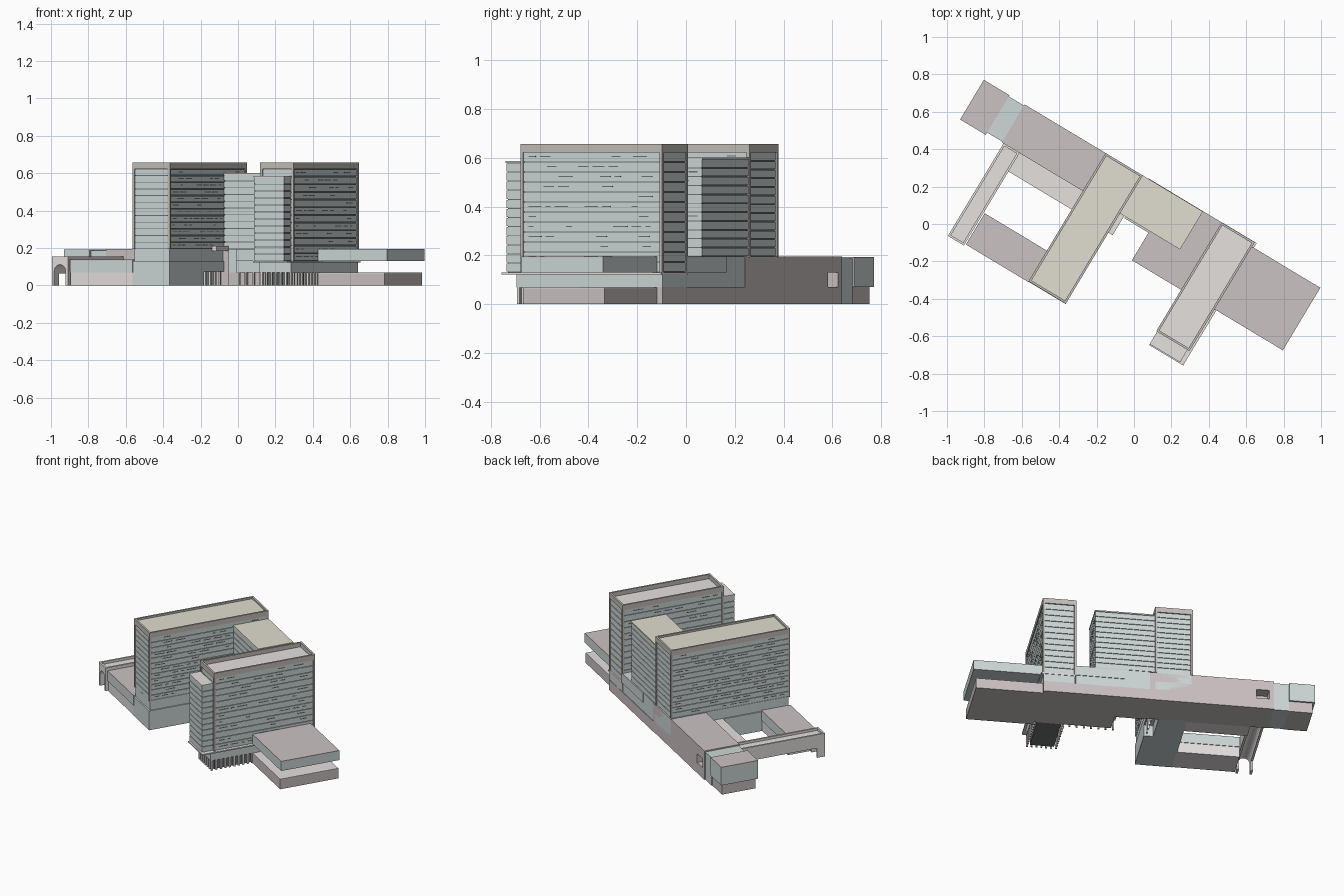
import bpy, math, random

if "Cube" in bpy.data.objects:
    bpy.data.objects.remove(bpy.data.objects["Cube"])
random.seed(4)

A = math.radians(31)
CA, SA = math.cos(A), math.sin(A)


def world(u, v, z):
    # site axes: u along the wings, v along the towers
    return (CA * u + SA * v, -SA * u + CA * v, z)


def mat(name, *rgb):
    m = bpy.data.materials.new(name)
    m.diffuse_color = (*rgb, 1)
    m.use_nodes = True
    m.node_tree.nodes["Principled BSDF"].inputs["Base Color"].default_value = m.diffuse_color
    return m


GLASS = mat("pale_glass", .62, .68, .68)
MAUVE = mat("mauve_roof", .60, .54, .54)
SAND = mat("sand_roof", .75, .73, .63)
LIGHT = mat("light_stone", .78, .75, .74)
BROWN = mat("brown_trim", .55, .52, .49)
DARK = mat("dark_recess", .16, .17, .17)


def mesh(name, verts, faces, m):
    me = bpy.data.meshes.new(name)
    me.from_pydata([world(*p) for p in verts], [], faces)
    me.materials.append(m)
    ob = bpy.data.objects.new(name, me)
    bpy.context.collection.objects.link(ob)
    return ob


def boxes(name, m, *items):
    # each item: u0, u1, v0, v1, z0, z1
    vs, fs = [], []
    for a, b, c, d, e, f in items:
        n = len(vs)
        vs += [(a, c, e), (b, c, e), (b, d, e), (a, d, e),
               (a, c, f), (b, c, f), (b, d, f), (a, d, f)]
        # u,v,z is a right-handed frame
        for q in ((3, 2, 1, 0), (4, 5, 6, 7), (0, 1, 5, 4), (1, 2, 6, 5), (2, 3, 7, 6), (3, 0, 4, 7)):
            fs.append([n + i for i in q])
    return mesh(name, vs, fs, m)


def ring(a, b, c, d, z0, z1, t):
    # four walls around a rectangle
    return [(a, b, c, c + t, z0, z1), (a, b, d - t, d, z0, z1),
            (a, a + t, c + t, d - t, z0, z1), (b - t, b, c + t, d - t, z0, z1)]


def wing(name, a, b, c, d, z0, z1, wall=GLASS, roof=MAUVE):
    boxes(name, wall, (a, b, c, d, z0, z1 - .004))
    boxes(name + "_roof", roof, (a, b, c, d, z1 - .004, z1))


def facade(name, a, b, c, d, z0, z1, floors):
    # dark core, pale floor bands with thin slots between, short window dashes
    g, h = .005, (z1 - z0) / floors
    boxes(name + "_core", DARK, (a + g, b - g, c + g, d - g, z0, z1))
    boxes(name + "_floor_bands", GLASS,
          *[(a, b, c, d, z0 + i * h + .003, z0 + (i + 1) * h - .001) for i in range(floors)])
    dashes, e = [], .0012
    for i in range(floors):
        z = z0 + (i + .52) * h
        v = c + .03
        while v < d - .06:
            w = random.uniform(.02, .07)
            if random.random() < .5:
                dashes.append((a - e, b + e, v, min(v + w, d - .02), z, z + .005))
            v += w + .02
    boxes(name + "_window_slots", DARK, *dashes)


def tower(name, a, b, c, d, z0, roof_z, roof_m):
    top, eave, o = .657, .622, .006
    facade(name, a + o, b - o, c + o, d - o, z0, eave, 12)
    boxes(name + "_parapet", BROWN, *ring(a, b, c, d, eave, top, .012))
    boxes(name + "_roof", roof_m, (a + .01, b - .01, c + .01, d - .01, eave, roof_z))
    t = .013
    boxes(name + "_corner_piers", BROWN,
          *[(u, u + t, v, v + t, z0, eave) for u in (a, b - t) for v in (c, d - t)])


# Towers and the lower link between them
tower("west_tower", -.326, -.093, -.553, .247, .195, .645, SAND)
tower("east_tower", .397, .604, -.43, .249, .13, .628, LIGHT)
facade("link_block", -.095, .278, .012, .243, .195, .594, 11)
boxes("link_roof", SAND, (-.095, .281, .01, .247, .594, .602))
facade("east_tower_end_bay", .404, .59, -.505, -.432, .13, .578, 12)
boxes("end_bay_roof", LIGHT, (.402, .592, -.507, -.43, .578, .586))
boxes("end_bay_ledge", LIGHT, (.402, .615, -.513, .25, .122, .13))

# West tower base
boxes("west_base_lower", GLASS, (-.326, -.093, -.555, -.2, 0, .13),
      (-.326, -.093, -.2, .247, .075, .13), (-.326, -.15, -.2, .02, 0, .075))
boxes("west_base_upper", GLASS, (-.318, -.1, -.545, .247, .13, .195))
boxes("west_base_columns", LIGHT,
      *[(-.112, -.1, v, v + .012, 0, .075) for v in (-.17, -.12, -.07, -.02)])
boxes("entry_canopy", LIGHT, (-.095, -.067, -.11, .012, .185, .21))

# Long rear wing
back = boxes("rear_wing", MAUVE, (-.83, -.06, .01, .247, 0, .191))
cutter = boxes("opening_cutter", DARK, (-.80, -.72, .17, .3, .07, .13))
cutter.hide_render = True
cutter.hide_viewport = True
cut = back.modifiers.new("opening", "BOOLEAN")
cut.object = cutter
cut.solver = "EXACT"
boxes("rear_wing_roof", MAUVE, (-.83, -.326, .01, .247, .191, .195))
boxes("rear_glass_bay", GLASS, (-.925, -.83, .015, .24, 0, .187))
wing("rear_end_upper", -1.085, -.925, .0, .247, .07, .193)
boxes("rear_end_lower", MAUVE, (-1.07, -.925, .01, .235, 0, .07))
wing("courtyard_terrace", -.72, -.32, -.105, .01, 0, .13, LIGHT, LIGHT)

# South wing, with a slightly set back ground floor
wing("south_wing", -.714, -.322, -.557, -.362, .07, .138)
boxes("south_wing_ground", LIGHT, (-.712, -.322, -.552, -.366, 0, .07))

# Central podium
wing("centre_podium_upper", .09, .4, -.172, .249, .13, .195)
boxes("centre_podium_middle", GLASS, (-.06, .4, -.0, .245, .07, .195),
      (.09, .4, -.165, 0, .07, .13))
boxes("centre_podium_ground", MAUVE, (-.06, .6, 0, .249, 0, .07), (.12, .6, -.14, 0, 0, .07))

# East podium: cantilevered slab above a lower slab
boxes("east_tower_floor_one", GLASS, (.404, .6, -.45, .247, .068, .122))
boxes("east_tower_ground", DARK, (.43, .58, -.42, -.1, 0, .068))
cols = [(u, u + .01, v, v + .012, 0, .068)
        for u in (.408, .588) for v in [-.445 + .03 * i for i in range(10)]]
cols += [(.41 + .03 * i, .42 + .03 * i, -.447, -.435, 0, .068) for i in range(7)]
cols += [(.1 + .045 * i, .11 + .045 * i, -.168, -.156, 0, .07) for i in range(7)]
boxes("ground_columns", LIGHT, *cols)
wing("east_upper_slab", .6, 1.03, -.169, .221, .13, .195)
wing("east_lower_slab", .6, 1.015, -.169, .221, 0, .068, MAUVE, LIGHT)


# Arched footbridge closing the courtyard
def arch(name, v0, v1, zb):
    c, r, w, zs, zt = -.77, .036, .05, .075, .14
    prof = [(c - w, zb), (c - r, zb)]
    prof += [(c - r * math.cos(math.pi * i / 12), zs + r * math.sin(math.pi * i / 12)) for i in range(13)]
    prof += [(c + r, zb), (c + w, zb), (c + w, zt), (c - w, zt)]
    n = len(prof)
    verts = [(u, v, z) for v in (v0, v1) for u, z in prof]
    faces = [list(range(n)), list(range(2 * n - 1, n - 1, -1))]
    faces += [[i, i + n, (i + 1) % n + n, (i + 1) % n] for i in range(n)]
    mesh(name, verts, faces, LIGHT)


arch("bridge_span", -.515, .012, .065)
arch("bridge_end_arch", -.567, -.515, 0)
boxes("bridge_parapets", LIGHT, *ring(-.82, -.72, -.567, .012, .14, .156, .012))
